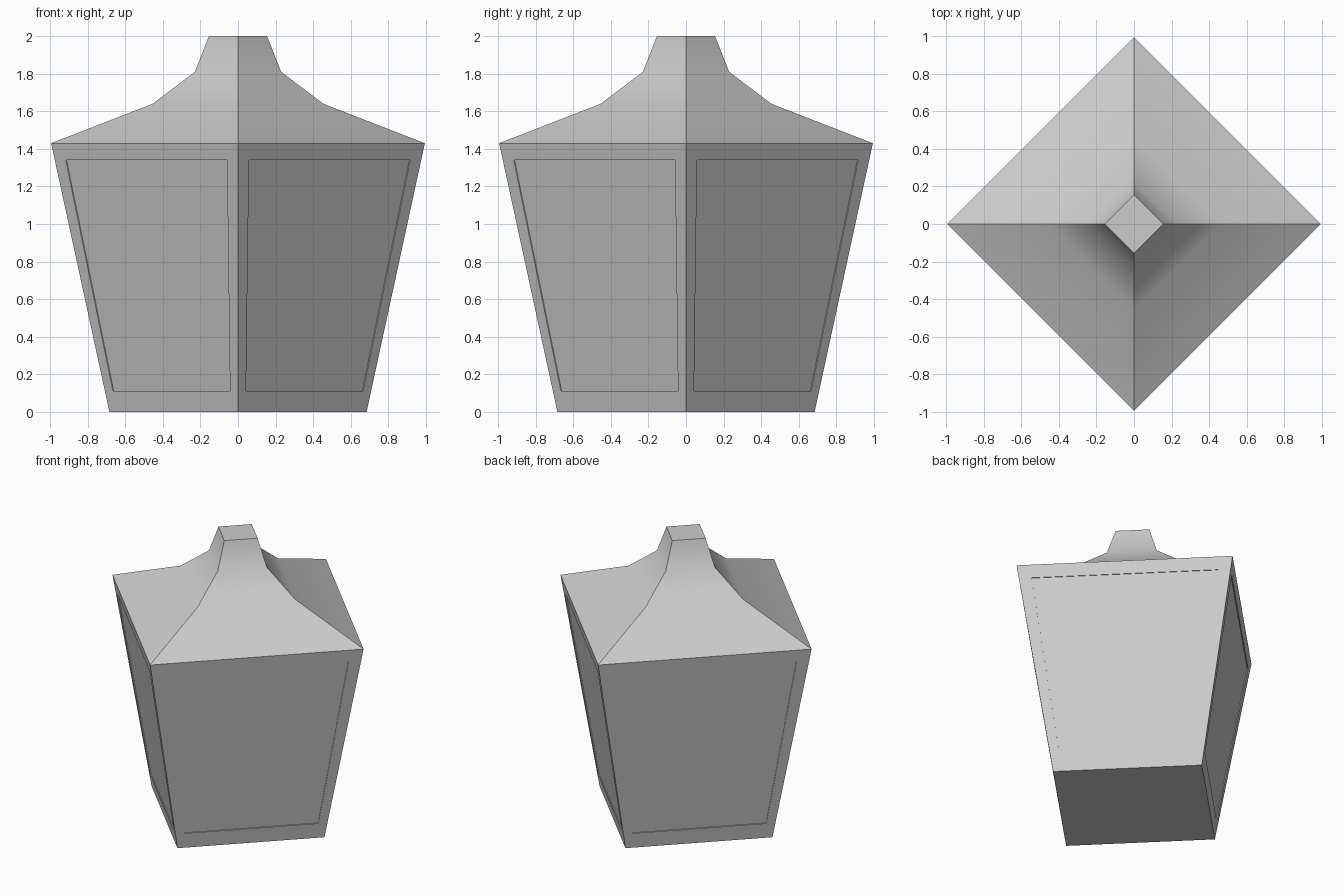
import bpy, bmesh
from mathutils import Vector

if "Cube" in bpy.data.objects:
    bpy.data.objects.remove(bpy.data.objects["Cube"])

DIRS = [Vector(d) for d in ((1, 0, 0), (0, 1, 0), (-1, 0, 0), (0, -1, 0))]


def point(i, r, z):
    return DIRS[i % 4] * r + Vector((0, 0, z))


def square_loft(profile, cap_bottom=False, cap_top=False):
    """Stack diamond-oriented square rings from (radius, z) pairs."""
    bm = bmesh.new()
    rings = [[bm.verts.new(point(i, r, z)) for i in range(4)] for r, z in profile]
    sides = []
    for lo, hi in zip(rings, rings[1:]):
        for i in range(4):
            j = (i + 1) % 4
            sides.append(bm.faces.new((lo[i], lo[j], hi[j], hi[i])))
    if cap_bottom:
        bm.faces.new(rings[0][::-1])
    if cap_top:
        bm.faces.new(rings[-1])
    bm.normal_update()
    return bm, sides


def finish(bm, name):
    mesh = bpy.data.meshes.new(name)
    bm.to_mesh(mesh)
    bm.free()
    obj = bpy.data.objects.new(name, mesh)
    bpy.context.collection.objects.link(obj)
    return obj


# Tapered lantern body with a shallow recessed pane on every side
R_BASE, R_RIM, Z_RIM = 0.685, 0.995, 1.43
PANE_LOW, PANE_HIGH, RECESS = 0.11, 1.34, 0.006
body, sides = square_loft([(R_BASE, 0), (R_RIM, Z_RIM)], cap_bottom=True)
for face in sides:
    normal = face.normal.copy()
    corners = [v.co.copy() for v in face.verts]
    bmesh.ops.inset_individual(body, faces=[face], thickness=0.07)
    a, b, c, d = corners

    def on_face(u, z):
        t = z / Z_RIM
        return a.lerp(d, t).lerp(b.lerp(c, t), u)

    targets = [on_face(u, z) for u in (0.06, 0.94) for z in (PANE_LOW, PANE_HIGH)]
    for v in face.verts:
        v.co = min(targets, key=lambda p: (p - v.co).length)
    recessed = bmesh.ops.extrude_discrete_faces(body, faces=[face])["faces"][0]
    for v in recessed.verts:
        v.co -= normal * RECESS
finish(body, "lantern_body")

# Concave flared roof rising to a flat-topped cap
roof, _ = square_loft([(R_RIM, Z_RIM), (0.455, 1.64), (0.23, 1.81), (0.155, 2.0)],
                      cap_top=True)
roof_obj = finish(roof, "lantern_roof")
bpy.ops.object.select_all(action='DESELECT')
roof_obj.select_set(True)
bpy.context.view_layer.objects.active = roof_obj
bpy.ops.object.shade_smooth_by_angle(angle=0.6)
